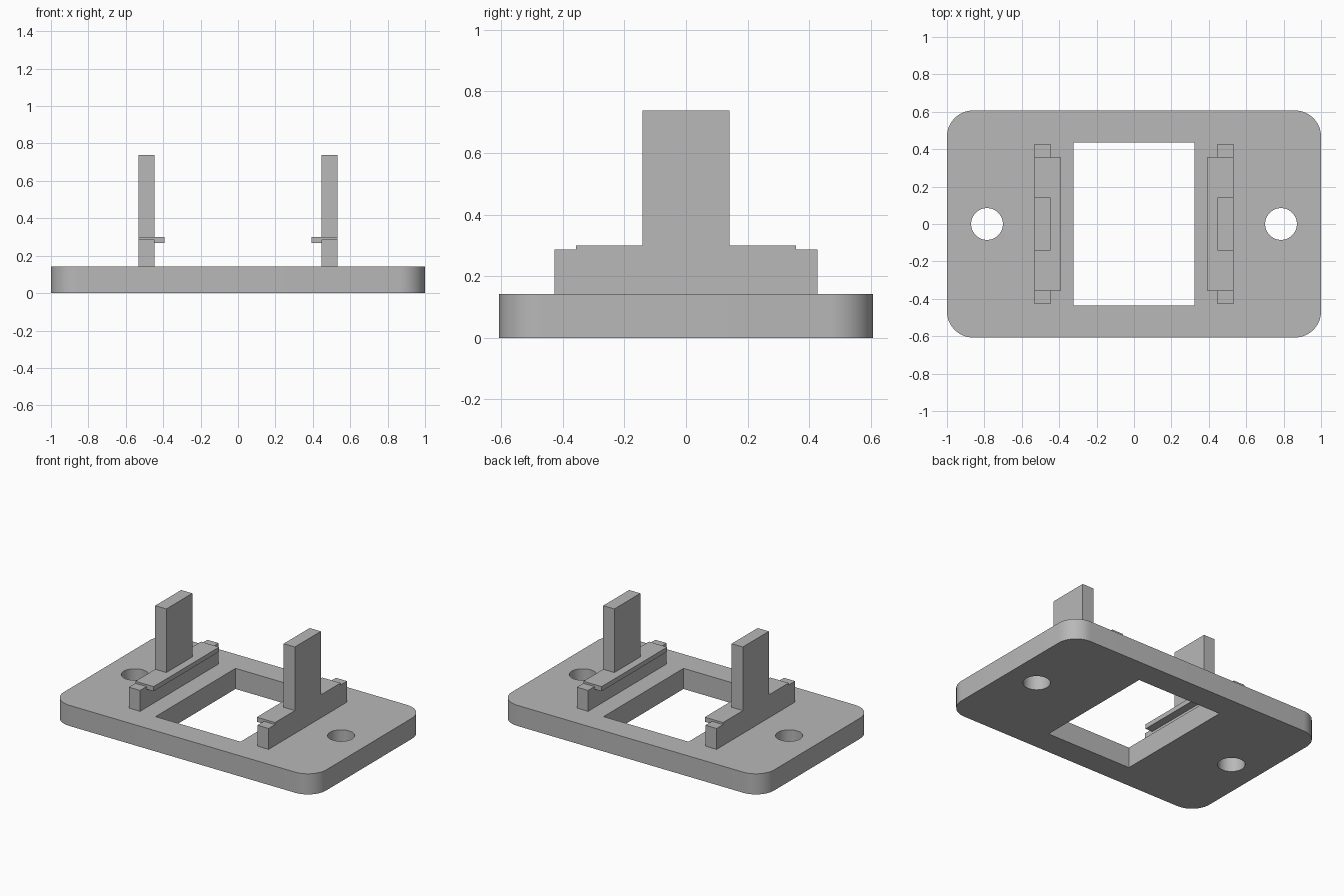
import bpy
import bmesh
import math

cube = bpy.data.objects.get("Cube")
if cube:
    bpy.data.objects.remove(cube, do_unlink=True)

PLATE_TOP = 0.142

grey = bpy.data.materials.new("plain grey")
grey.use_nodes = True
grey.diffuse_color = (0.48, 0.48, 0.48, 1)
grey.node_tree.nodes["Principled BSDF"].inputs["Base Color"].default_value = grey.diffuse_color


def finish(name, bm):
    """Turn a bmesh into a named object in the scene."""
    bmesh.ops.recalc_face_normals(bm, faces=bm.faces)
    mesh = bpy.data.meshes.new(name)
    bm.to_mesh(mesh)
    bm.free()
    mesh.materials.append(grey)
    obj = bpy.data.objects.new(name, mesh)
    bpy.context.collection.objects.link(obj)
    return obj


def prism(name, outline, offset):
    """Extrude a closed outline of 3D points along an offset."""
    bm = bmesh.new()
    face = bm.faces.new([bm.verts.new(p) for p in outline])
    extruded = bmesh.ops.extrude_face_region(bm, geom=[face])["geom"]
    moved = [v for v in extruded if isinstance(v, bmesh.types.BMVert)]
    bmesh.ops.translate(bm, verts=moved, vec=offset)
    return finish(name, bm)


def slab(name, half_x, half_y, z0, z1):
    corners = [(-half_x, -half_y, z0), (half_x, -half_y, z0),
               (half_x, half_y, z0), (-half_x, half_y, z0)]
    return prism(name, corners, (0, 0, z1 - z0))


def activate(obj):
    bpy.ops.object.select_all(action='DESELECT')
    obj.select_set(True)
    bpy.context.view_layer.objects.active = obj


# Base plate with rounded vertical corners
plate = slab("base_plate", 1.0, 0.607, 0, PLATE_TOP)
bm = bmesh.new()
bm.from_mesh(plate.data)
upright = [e for e in bm.edges if abs(e.verts[0].co.z - e.verts[1].co.z) > 0.1]
bmesh.ops.bevel(bm, geom=upright, offset=0.14, segments=12, profile=0.5, affect='EDGES')
bm.to_mesh(plate.data)
bm.free()

# Cutters for the central window and the two screw holes
cutters = [slab("window_cutter", 0.3235, 0.435, -0.1, 0.3)]
for side in (-1, 1):
    circle = [(side * 0.786 + 0.085 * math.cos(a), 0.085 * math.sin(a), -0.1)
              for a in (math.tau * i / 48 for i in range(48))]
    cutters.append(prism("hole_cutter", circle, (0, 0, 0.4)))

activate(plate)
for cutter in cutters:
    cutter.hide_render = True
    mod = plate.modifiers.new("cut", 'BOOLEAN')
    mod.operation = 'DIFFERENCE'
    mod.solver = 'EXACT'
    mod.object = cutter
    bpy.ops.object.modifier_apply(modifier=mod.name)
    bpy.data.objects.remove(cutter, do_unlink=True)
bpy.ops.object.shade_smooth_by_angle(angle=math.radians(30))

# Mirrored brackets: stepped rail with upright post, and an inward lip
half_profile = [(0.427, PLATE_TOP), (0.427, 0.286), (0.357, 0.286),
                (0.357, 0.3), (0.141, 0.3), (0.141, 0.738)]
profile = half_profile + [(-y, z) for y, z in reversed(half_profile)]
for side, label in ((1, "left"), (-1, "right")):
    prism(label + "_rail_and_post",
          [(side * 0.447, y, z) for y, z in profile], (side * 0.085, 0, 0))
    prism(label + "_lip",
          [(side * x, -0.357, z) for x, z in
           ((0.393, 0.268), (0.447, 0.268), (0.447, 0.3), (0.393, 0.3))],
          (0, 0.714, 0))
